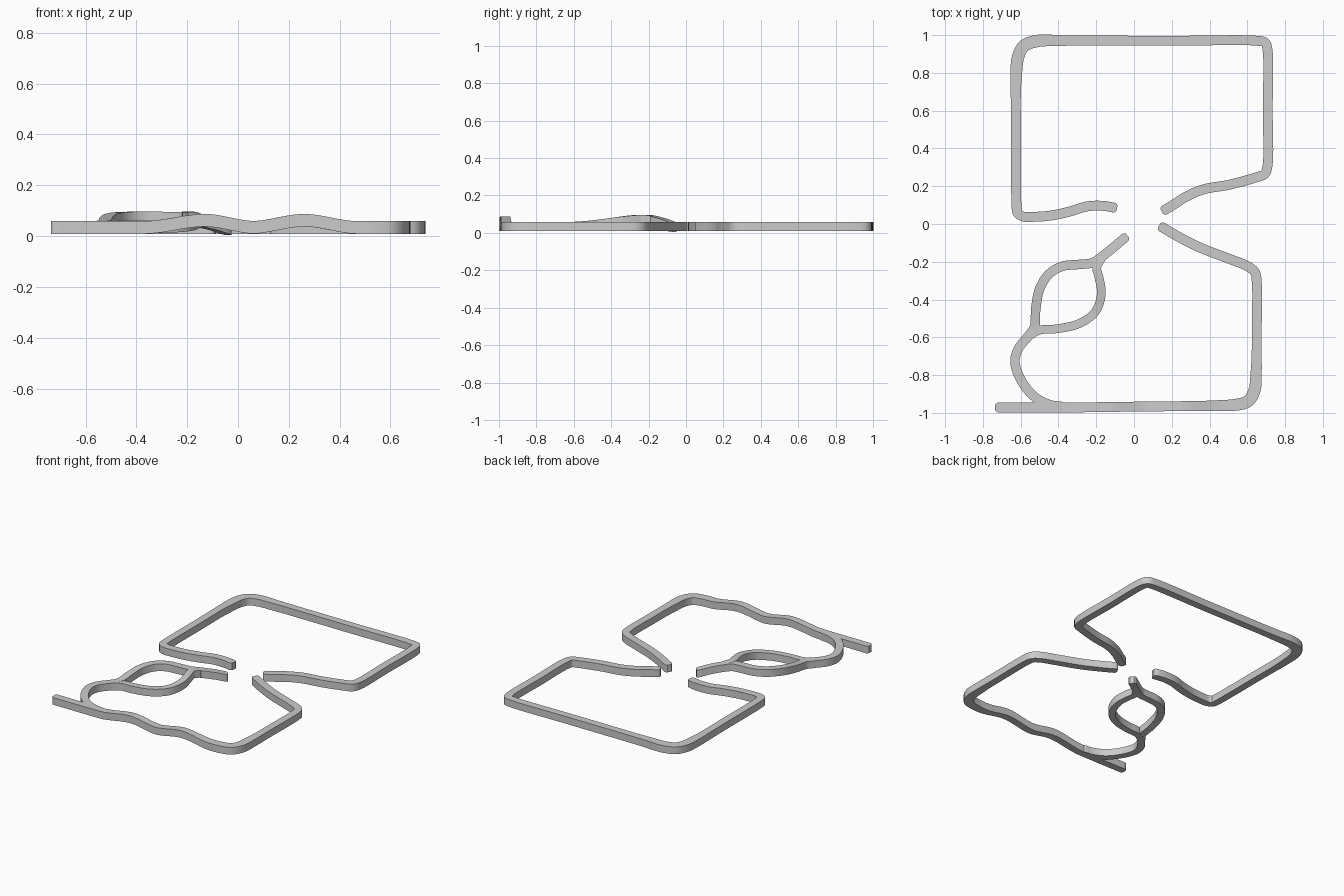
import bpy, bmesh, math
from mathutils import Vector

if "Cube" in bpy.data.objects:
    bpy.data.objects.remove(bpy.data.objects["Cube"])

BASE, HEIGHT = 0.009, 0.05


def spline(points, step=0.018):
    """Centripetal spline through the waypoints, sampled by length."""
    p = [Vector(q) for q in points]
    p = [2 * p[0] - p[1]] + p + [2 * p[-1] - p[-2]]
    out = []
    for a, b, c, d in zip(p, p[1:], p[2:], p[3:]):
        t1 = (b - a).length ** 0.5
        t2 = t1 + (c - b).length ** 0.5
        t3 = t2 + (d - c).length ** 0.5
        n = max(2, math.ceil((c - b).length / step))
        for i in range(n):
            t = t1 + (t2 - t1) * i / n
            a1 = a.lerp(b, t / t1)
            a2 = b.lerp(c, (t - t1) / (t2 - t1))
            a3 = c.lerp(d, (t - t2) / (t3 - t2))
            b1 = a1.lerp(a2, t / t2)
            b2 = a2.lerp(a3, (t - t1) / (t3 - t1))
            out.append(b1.lerp(b2, (t - t1) / (t2 - t1)))
    out.append(p[-2])
    return out


def bump(v, lo, peak, hi):
    """Smooth hill, 0 at lo and hi, 1 at peak."""
    if v <= lo or v >= hi:
        return 0.0
    t = (v - lo) / (peak - lo) if v < peak else (hi - v) / (hi - peak)
    return t * t * (3 - 2 * t)


def flat(x, y):
    return 0.0


def humps(x, y):
    if y > -0.9:
        return 0.0
    return 0.028 * (bump(x, -0.37, -0.13, 0.07) + bump(x, 0.05, 0.26, 0.47))


def ramp(x, y):
    return 0.037 * bump(y, -0.6, -0.225, -0.03) - 0.009 * bump(y, -0.12, -0.045, 0.1)


def road(name, points, lift=flat, width=0.052, wide=None):
    """Sweep a solid rectangular road section with rounded ends."""
    path = spline(points)
    # extra stations near both ends for the rounded tips
    s, e = path[0], path[-1]
    ds, de = (path[1] - s).normalized(), (path[-2] - e).normalized()
    tips = (0.0, 0.006, 0.014)
    core = [q for q in path if (q - s).length > 0.02 and (q - e).length > 0.02]
    path = [s + ds * t for t in tips] + core + [e + de * t for t in reversed(tips)]
    scale = [0.55, 0.85, 1] + [1] * len(core) + [1, 0.85, 0.55]
    bm = bmesh.new()
    rings = []
    for i, q in enumerate(path):
        t = (path[min(i + 1, len(path) - 1)] - path[max(i - 1, 0)]).normalized()
        w = width + (wide(q.x, q.y) if wide else 0)
        side = Vector((-t.y, t.x)) * w / 2 * scale[i]
        z = BASE + lift(q.x, q.y)
        l, r = q + side, q - side
        rings.append([bm.verts.new((v.x, v.y, h)) for v, h in
                      ((l, z), (r, z), (r, z + HEIGHT), (l, z + HEIGHT))])
    for a, b in zip(rings, rings[1:]):
        for k in range(4):
            bm.faces.new((a[k], a[(k + 1) % 4], b[(k + 1) % 4], b[k]))
    bm.faces.new(rings[0])
    bm.faces.new(rings[-1])
    bmesh.ops.recalc_face_normals(bm, faces=bm.faces)
    me = bpy.data.meshes.new(name)
    bm.to_mesh(me)
    bm.free()
    ob = bpy.data.objects.new(name, me)
    bpy.context.collection.objects.link(ob)
    bpy.context.view_layer.objects.active = ob
    ob.select_set(True)
    bpy.ops.object.shade_smooth_by_angle(angle=math.radians(35))
    ob.select_set(False)


# upper circuit, open near the centre
road("upper_road", [
    (-0.09, 0.083), (-0.16, 0.096), (-0.25, 0.093), (-0.34, 0.066), (-0.44, 0.045),
    (-0.53, 0.038), (-0.59, 0.04), (-0.617, 0.06), (-0.622, 0.1),
    (-0.624, 0.45), (-0.624, 0.78), (-0.612, 0.89), (-0.58, 0.945), (-0.51, 0.969),
    (-0.38, 0.971), (0.2, 0.97), (0.65, 0.97), (0.695, 0.96), (0.707, 0.92),
    (0.708, 0.6), (0.707, 0.31), (0.692, 0.265), (0.65, 0.248),
    (0.5, 0.207), (0.37, 0.184), (0.28, 0.147), (0.2, 0.096), (0.147, 0.066)],
    wide=lambda x, y: 0.014 * bump(x - y, -1.75, -1.53, -1.25))

# lower circuit with the two humps and the straight tail
road("lower_road", [
    (0.133, -0.008), (0.24, -0.07), (0.35, -0.125), (0.5, -0.183), (0.6, -0.223),
    (0.64, -0.255), (0.65, -0.31), (0.65, -0.55), (0.647, -0.78), (0.638, -0.88),
    (0.605, -0.937), (0.54, -0.957), (0.4, -0.962), (0.0, -0.967),
    (-0.4, -0.972), (-0.735, -0.972)], lift=humps,
    wide=lambda x, y: 0.012 * bump(x - y, 1.3, 1.54, 1.7))

# curve leaving the tail, continuing around the left of the small loop to the spur
road("side_road", [
    (-0.37, -0.967), (-0.44, -0.958), (-0.52, -0.92), (-0.59, -0.84), (-0.63, -0.735),
    (-0.615, -0.665), (-0.565, -0.6), (-0.527, -0.545), (-0.52, -0.45), (-0.5, -0.345),
    (-0.45, -0.265), (-0.38, -0.224), (-0.29, -0.214), (-0.22, -0.205),
    (-0.16, -0.165), (-0.035, -0.062)], lift=ramp, width=0.05)

# right side of the small loop
road("loop_road", [
    (-0.6, -0.645), (-0.56, -0.597), (-0.5, -0.562), (-0.41, -0.555), (-0.29, -0.527),
    (-0.205, -0.465), (-0.173, -0.37), (-0.186, -0.28), (-0.197, -0.23),
    (-0.165, -0.17)], lift=ramp, width=0.046)
